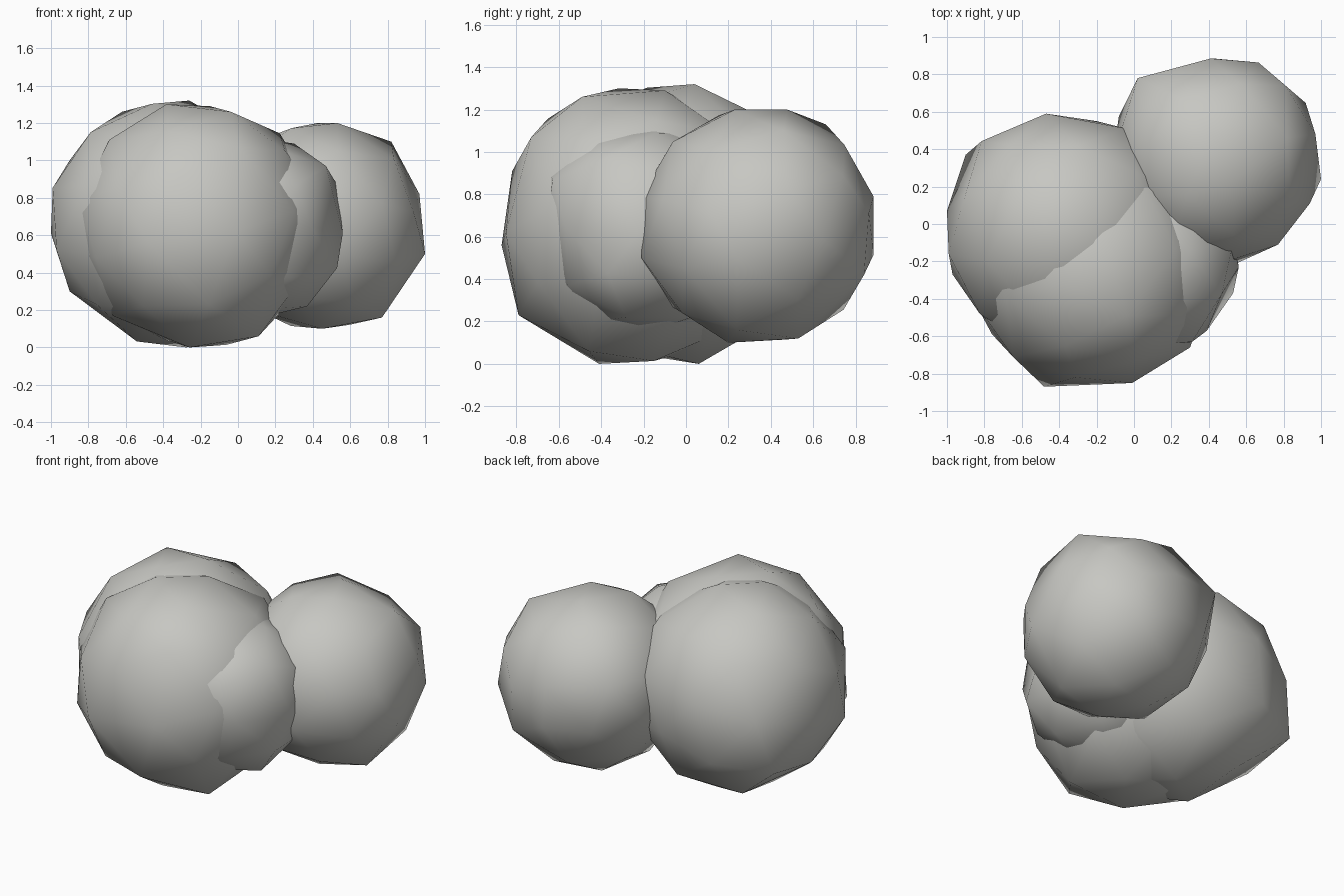
import bpy, bmesh, math, random
from mathutils import Vector, Quaternion

if "Cube" in bpy.data.objects:
    bpy.data.objects.remove(bpy.data.objects["Cube"])

random.seed(11)
N = None  # unknown coordinate of a corner

stone = bpy.data.materials.new("pale_grey")
stone.diffuse_color = (0.57, 0.57, 0.54, 1)
stone.use_nodes = True
stone.node_tree.nodes["Principled BSDF"].inputs["Base Color"].default_value = stone.diffuse_color


def random_turn(limit):
    axis = Vector([random.gauss(0, 1) for _ in range(3)]).normalized()
    return Quaternion(axis, random.uniform(-limit, limit))


def nearest(points, known):
    """Squared distance and index of the vertex nearest to a partly known corner."""
    best = (9.0, 0)
    for n, p in enumerate(points):
        d = 0.0
        for i, c in known:
            d += (p[i] - c) ** 2
        if d < best[0]:
            best = (d, n)
    return best


def clump(name, centre, radius, low, high, corners):
    """Slightly uneven low-poly ball inside a box, meeting the known corners."""
    bm = bmesh.new()
    bmesh.ops.create_icosphere(bm, subdivisions=2, radius=1)
    verts = [v.co.copy() for v in bm.verts]
    corners = [[(i, c) for i, c in enumerate(k) if c is not None] for k in corners]
    start = Vector(centre)

    def place(turn, mid, r):
        return [tuple(mid + turn @ v * r) for v in verts]

    def score(turn, mid, r):
        points = place(turn, mid, r)
        drift = (mid - start).length_squared + (r - radius) ** 2
        over = sum(max(0, low[i] - p[i], p[i] - high[i]) ** 2
                   for p in points for i in range(3))
        fit = sum(min(nearest(points, k)[0], 0.03) for k in corners)
        return fit + 2 * over + 20 * drift

    # coarse search for the turn, then refine the best few
    turns = [random_turn(math.pi) for _ in range(600)]
    turns.sort(key=lambda q: score(q, start, radius))
    best = (99.0,)
    for turn in turns[:5]:
        mid, r = start, radius
        cost = score(turn, mid, r)
        for step in range(220):
            size = 1 - step / 230
            q = random_turn(0.2 * size) @ turn
            m = mid + Vector([random.gauss(0, 0.006 * size) for _ in range(3)])
            t = r + random.gauss(0, 0.004 * size)
            s = score(q, m, t)
            if s < cost:
                cost, turn, mid, r = s, q, m, t
        if cost < best[0]:
            best = (cost, turn, mid, r)

    # pull the nearest vertices onto the corners, keep the rest in the box
    points = place(*best[1:])
    moved = [Vector(p) for p in points]
    for known in corners:
        d, n = nearest(points, known)
        if d < 0.012:
            for i, c in known:
                moved[n][i] = c
    for v, p in zip(bm.verts, moved):
        v.co = [min(max(p[i], low[i]), high[i]) for i in range(3)]
    for f in bm.faces:
        f.smooth = True
    mesh = bpy.data.meshes.new(name)
    bm.to_mesh(mesh)
    bm.free()
    mesh.materials.append(stone)
    obj = bpy.data.objects.new(name, mesh)
    bpy.context.collection.objects.link(obj)


# back right ball
clump("back_right_ball", (0.435, 0.335, 0.65), 0.565,
      (-0.15, -0.215, 0.1), (1.0, 0.885, 1.2), [
    (0.41, 0.885, 0.79), (0.53, 0.23, 1.2), (1.0, 0.24, 0.5), (0.45, 0.2, 0.1),
    (0.81, 0.74, N), (0.97, 0.48, 0.82), (0.77, -0.11, N), (0.02, 0.78, N),
    (0.94, 0.11, N), (0.82, N, 1.1), (0.77, N, 0.16), (N, 0.66, 1.13),
    (N, 0.84, 0.42), (N, 0.53, 0.12), (N, -0.21, 0.5), (N, -0.14, 0.92)])

# back left ball
clump("back_left_ball", (-0.36, -0.04, 0.66), 0.66,
      (-1.0, -0.7, 0.0), (0.3, 0.595, 1.32), [
    (-1.0, 0.07, 0.61), (-0.26, 0.04, 1.32), (-0.9, 0.37, N), (-0.97, -0.27, N),
    (-0.47, 0.59, N), (-0.2, 0.55, N), (-0.9, N, 0.3), (-0.9, N, 1.0),
    (-0.62, N, 1.26), (N, 0.06, 0.0)])

# front ball
clump("front_ball", (-0.225, -0.23, 0.655), 0.665,
      (-0.88, -0.875, 0.0), (0.43, 0.43, 1.31), [
    (-0.48, -0.87, 0.56), (-0.26, -0.41, 0.0), (-0.01, -0.85, N), (0.3, -0.66, N),
    (N, -0.82, 0.91), (N, -0.73, 1.07), (N, -0.49, 1.26), (N, -0.79, 0.23),
    (0.11, N, 0.06), (N, -0.1, 1.29)])

# small right ball
clump("small_right_ball", (0.06, -0.18, 0.64), 0.51,
      (-0.45, -0.66, 0.15), (0.56, 0.33, 1.13), [
    (0.56, -0.23, 0.61), (0.53, N, 0.87), (0.47, N, 0.97), (0.3, N, 1.09),
    (0.49, N, 0.4), (0.37, N, 0.22), (0.39, -0.57, N), (0.53, -0.37, N),
    (0.31, -0.63, N), (N, -0.65, 0.92)])
